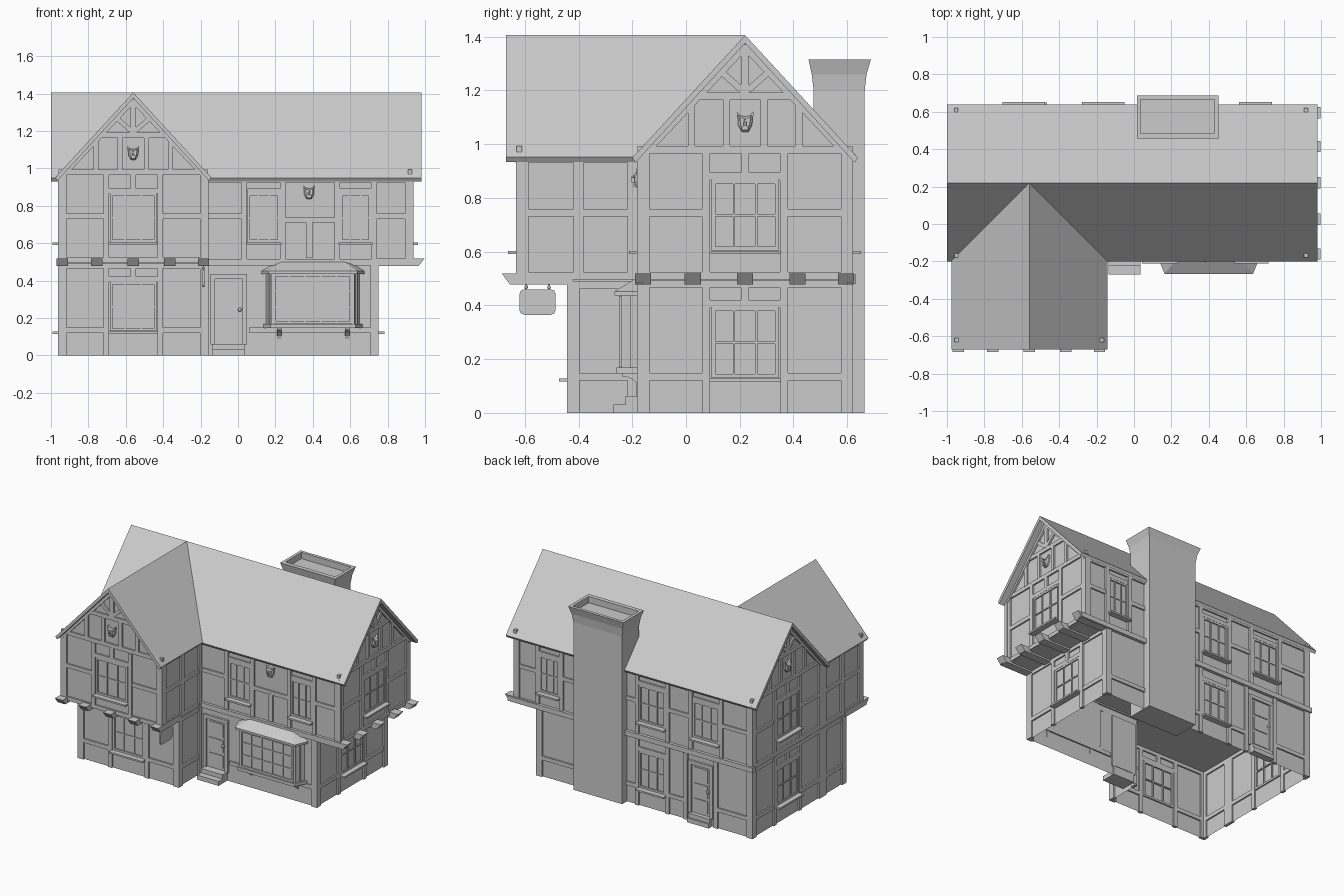
import bpy, bmesh
from math import cos, sin, pi
from mathutils import Vector, Matrix

if "Cube" in bpy.data.objects:
    bpy.data.objects.remove(bpy.data.objects["Cube"])

parts = {}

def part(name):
    return parts.setdefault(name, bmesh.new())

def loft(name, rings, caps=True):
    bm = part(name)
    vs = [[bm.verts.new(p) for p in r] for r in rings]
    n = len(vs[0])
    fs = [bm.faces.new((a[i], a[(i + 1) % n], b[(i + 1) % n], b[i]))
          for a, b in zip(vs, vs[1:]) for i in range(n)]
    if caps:
        fs += [bm.faces.new(vs[0]), bm.faces.new(vs[-1])]
    bmesh.ops.recalc_face_normals(bm, faces=fs)
    return vs

# A "face" maps (along, up, outward) to world space
def across(y, s):
    return lambda u, z, w: Vector((u, y + s * w, z))

def along(x, s):
    return lambda u, z, w: Vector((x + s * w, u, z))

def plan(x, y, z):
    return Vector((x, y, z))

def prism(name, f, pts, w0, w1):
    return loft(name, [[f(u, z, w) for u, z in pts] for w in (w0, w1)])

def box(name, f, u0, u1, z0, z1, w0=-.01, w1=.012):
    prism(name, f, [(u0, z0), (u1, z0), (u1, z1), (u0, z1)], w0, w1)

def bar(name, f, a, b, width, w1=.011):
    a, b = Vector(a), Vector(b)
    n = Vector((a.y - b.y, b.x - a.x)).normalized() * width / 2
    prism(name, f, [tuple(a + n), tuple(b + n), tuple(b - n), tuple(a - n)], -.01, w1)

def posts(name, f, us, z0, z1, width=.03):
    for u in us:
        box(name, f, u - width / 2, u + width / 2, z0, z1)

def rails(name, f, spans, h=.028):
    for u0, u1, z in spans:
        box(name, f, u0, u1, z - h / 2, z + h / 2, -.01, .0105)

def window(name, f, u0, u1, z0, z1, nx=3, ny=2, sill=True):
    t = .014
    for a, b, c, d in ((u0, u0 + t, z0, z1), (u1 - t, u1, z0, z1),
                       (u0 + t, u1 - t, z0, z0 + t), (u0 + t, u1 - t, z1 - t, z1)):
        box(name, f, a, b, c, d, -.01, .009)
    for i in range(1, nx):
        u = u0 + (u1 - u0) * i / nx
        box(name, f, u - .004, u + .004, z0 + t, z1 - t, -.01, .007)
    for i in range(1, ny):
        z = z0 + (z1 - z0) * i / ny
        box(name, f, u0 + t, u1 - t, z - .004, z + .004, -.01, .006)
    if sill:
        box("window_sills", f, u0 - .008, u1 + .008, z0 - .014, z0 - .002, 0, .042)

def ball(name, p, r):
    bmesh.ops.create_uvsphere(part(name), u_segments=10, v_segments=6, radius=r,
                              matrix=Matrix.Translation(p))

def door(name, f, c, knob_side):
    for s in (-1, 1):
        box(name, f, c + s * .085 - .012, c + s * .085 + .012, .06, .43, -.01, .014)
    box(name, f, c - .097, c + .097, .41, .435, -.01, .015)
    box(name, f, c - .073, c + .073, .065, .41, -.01, .003)
    for z0, z1 in ((.08, .17), (.19, .28), (.3, .395)):
        box(name, f, c - .055, c + .055, z0, z1, 0, .009)
    ball(name + "_knob", f(c + knob_side * .06, .245, .018), .011)
    box(name + "_steps", f, c - .085, c + .085, 0, .032, -.01, .1 if knob_side > 0 else .04)
    box(name + "_steps", f, c - .085, c + .085, .032, .062, -.01, .055 if knob_side > 0 else .03)

def mask(f, c, z):
    # carved animal mask: shield, ears, brow, nose, muzzle
    n = "carved_masks"
    out = [(-.028, .03), (0, .022), (.028, .03), (.026, -.01), (.012, -.034), (-.012, -.034), (-.026, -.01)]
    loft(n, [[f(c + k * u, z + k * v, w) for u, v in out] for k, w in ((1, 0), (1, .012), (.65, .022))])
    for s in (-1, 1):
        prism(n, f, [(c + s * .014, z + .024), (c + s * .03, z + .018), (c + s * .031, z + .042)], 0, .014)
        prism(n, f, [(c + s * .004, z + .004), (c + s * .02, z + .008), (c + s * .02, z + .016), (c + s * .004, z + .011)], 0, .027)
    loft(n, [[f(c + k * u, z + v, w) for u, v in ((-.005, .012), (.005, .012), (.009, -.012), (-.009, -.012))]
             for k, w in ((1, .01), (.5, .032))])
    box(n, f, c - .013, c + .013, z - .027, z - .02, 0, .026)

def gable_wall(name, up, low, c):
    # two timbered storeys and a timbered gable, symmetric about c
    posts(name, up, (c - .379, c + .379), .5, .965, .046)
    posts(name, low, (c - .379, c + .379), 0, .49, .046)
    posts(name, up, (c - .145, c + .145), .52, .965)
    posts(name, low, (c - .145, c + .145), 0, .49)
    posts(name, up, (c,), .885, .97)
    posts(name, low, (c,), .41, .47)
    rails(name, up, [(c - .4, c + .4, .98), (c - .4, c + .4, .51), (c - .13, c + .13, .88)])
    rails(name, low, [(c - .4, c + .4, .48), (c - .13, c + .13, .407)])
    for s in (-1, 1):
        u0, u1 = sorted((c + s * .16, c + s * .358))
        rails(name, up, [(u0, u1, .745)])
        rails(name, low, [(u0, u1, .135)])
    window(name + "_windows", up, c - .125, c + .125, .605, .866)
    window(name + "_windows", low, c - .125, c + .125, .13, .393)
    posts(name, up, (c - .2, c - .07, c + .07, c + .2), .99, 1.165, .026)
    rails(name, up, [(c - .19, c + .19, 1.178)])
    posts(name, up, (c,), 1.19, 1.35)
    for s in (-1, 1):
        bar(name, up, (c + s * .4, .945), (c, 1.37), .036, .014)
        bar(name, up, (c + s * .01, 1.2), (c + s * .095, 1.275), .024)
    mask(up, c, 1.08)

# Wall shells: ground floor is open underneath
L = [(-.95, -.43), (-.17, -.43), (-.17, -.17), (.74, -.17), (.74, .61), (-.95, .61)]
loft("ground_floor_walls", [[Vector((x, y, z)) for x, y in L] for z in (0, .495)], caps=False)
pent = lambda c: [(c - .39, .49), (c + .39, .49), (c + .39, .95), (c, 1.375), (c - .39, .95)]
prism("upper_main_walls", along(0, 1), pent(.22), -.95, .92)
prism("upper_wing_walls", across(0, 1), pent(-.56), -.62, 0)

# Roofs: wing roof is cut back along the valleys
def roof(c, half):
    e = 1.405 - half * 1.085
    return [(c - half, e), (c, 1.406), (c + half, e), (c + half - .012, e - .018), (c, 1.376), (c - half + .012, e - .018)]
prism("main_roof", along(0, 1), roof(.22, .42), -1, .98)
ends = prism("wing_roof", across(0, 1), roof(-.56, .417), -.67, .22)
for i in (0, 2, 3, 5):
    ends[1][i].co.y = -.19

# Faces
front, back, left = across(-.17, -1), across(.61, 1), along(-.95, -1)
wing_up, wing_low = across(-.62, -1), across(-.43, -1)
right_up, right_low, wing_side = along(.92, 1), along(.74, 1), along(-.17, 1)

gable_wall("right_gable_timbers", right_up, right_low, .22)
gable_wall("left_gable_timbers", left, left, .22)
gable_wall("wing_gable_timbers", wing_up, wing_low, -.56)

# Wing side timbers, both sides
for f in (left, wing_side):
    n = "wing_side_timbers"
    posts(n, f, (-.609,), .49, .96, .046)
    posts(n, f, (-.419,), 0, .49, .046)
    posts(n, f, (-.2, -.4), .5, .96, .036)
    posts(n, f, (-.2,), 0, .49, .036)
    rails(n, f, [(-.6, -.18, .745), (-.6, -.18, .945), (-.62, -.18, .51), (-.42, -.18, .135), (-.42, -.18, .475)])

# Front wall of main range
n = "front_timbers"
posts(n, front, (.915,), .49, .95, .045)
posts(n, front, (.73,), 0, .49, .045)
posts(n, front, (.033, .24, .53, .727), .5, .94)
posts(n, front, (.382,), .52, .72, .035)
rails(n, front, [(-.16, .92, .94), (-.16, .02, .745), (.255, .515, .725), (.74, .9, .745),
                 (.05, .225, .88), (.545, .712, .88), (.06, .73, .135)])
box(n, front, -.17, .97, .48, .515, -.01, .02)
window("front_windows", front, .05, .225, .605, .866)
window("front_windows", front, .545, .712, .605, .866)
mask(front, .38, .87)
door("front_door", front, -.05, 1)

# Back wall
n = "back_timbers"
posts(n, back, (-.939, .909), .5, .95, .045)
posts(n, back, (-.939, .729), 0, .49, .045)
posts(n, back, (-.71, -.47, -.285, -.045, .555, .745), .5, .94)
posts(n, back, (-.67, -.43, -.285, -.045), 0, .49)
rails(n, back, [(-.95, .92, .94), (-.93, -.72, .745), (-.455, -.3, .745), (-.03, .05, .745), (.42, .54, .745),
                (.76, .9, .745), (-.7, -.48, .88), (-.27, -.06, .88), (.57, .73, .88), (-.27, -.06, .407),
                (-.93, -.68, .135), (-.415, -.3, .135), (-.03, .05, .135), (.42, .72, .135)])
box(n, back, -.97, .97, .48, .515, -.01, .022)
for u0, u1 in ((-.695, -.485), (-.27, -.06), (.57, .73)):
    window("back_windows", back, u0, u1, .605, .866)
window("back_windows", back, -.27, -.06, .13, .393)
door("back_door", back, -.55, -1)

# Jetty beams with slanted ends
for d in (-.38, -.195, 0, .195, .375):
    prism("right_jetty_beams", across(.22 + d, 1), [(.73, .478), (.965, .478), (.997, .518), (.73, .518)], -.03, .03)
    prism("front_jetty_beams", along(-.56 + d, 1), [(-.42, .478), (-.655, .478), (-.685, .518), (-.42, .518)], -.03, .03)

# Bay window
bay = lambda g, y: [(.145 - g, -.165), (.185 - g, y), (.615 + g, y), (.655 + g, -.165)]
ring = lambda pts, z: [Vector((x, y, z)) for x, y in pts]
loft("bay_body", [ring(bay(0, -.24), z) for z in (.165, .445)])
loft("bay_base", [ring(bay(.012, -.258), z) for z in (.146, .168)])
loft("bay_roof", [ring(bay(.022, -.266), .437), ring(bay(.022, -.266), .452),
                  ring([(.2, -.165), (.23, -.188), (.57, -.188), (.6, -.165)], .5)])
window("bay_window_frame", across(-.24, -1), .19, .61, .17, .435, 5, 3, False)
for x0, x1 in ((.15, .185), (.65, .615)):
    for t in (.05, .5, .95):
        x, y = x0 + (x1 - x0) * t, -.165 - .075 * t
        box("bay_window_frame", plan, x - .007, x + .007, y - .006, y + .006, .165, .44)
for x in (.22, .585):
    curve = [(-.165 - .07 * (1 - cos(a)), .065 + .07 * sin(a)) for a in (.2, .6, 1.0, 1.3, pi / 2)]
    prism("bay_brackets", along(x, 1), [(-.165, .065)] + curve + [(-.24, .148), (-.165, .148)], -.012, .012)

# Hanging sign on the wing's corner beam
y0, y1, z0, z1, r = -.62, -.485, .365, .46, .018
pts = [(cy + r * cos(a + k * pi / 4), cz + r * sin(a + k * pi / 4))
       for cy, cz, a in ((y1 - r, z1 - r, 0), (y0 + r, z1 - r, pi / 2), (y0 + r, z0 + r, pi), (y1 - r, z0 + r, 1.5 * pi))
       for k in range(3)]
prism("hanging_sign", along(-.185, 1), pts, -.005, .005)
for y in (-.595, -.51):
    box("sign_hooks", along(-.185, 1), y - .003, y + .003, .455, .48, -.003, .003)
    ball("sign_hooks", (-.185, y, .468), .007)

# Chimney with flared, recessed top
rect = lambda x0, x1, y0, y1, z: [Vector(p) for p in ((x0, y0, z), (x1, y0, z), (x1, y1, z), (x0, y1, z))]
loft("chimney", [rect(.04, .427, .475, .665, 0), rect(.04, .427, .475, .665, 1.2), rect(.032, .435, .468, .672, 1.26),
                 rect(.015, .452, .456, .688, 1.315), rect(.036, .43, .487, .666, 1.315), rect(.036, .43, .487, .666, 1.27)])

# Turn the collected parts into objects
for name, bm in parts.items():
    me = bpy.data.meshes.new(name)
    bm.to_mesh(me)
    bm.free()
    bpy.context.collection.objects.link(bpy.data.objects.new(name, me))
